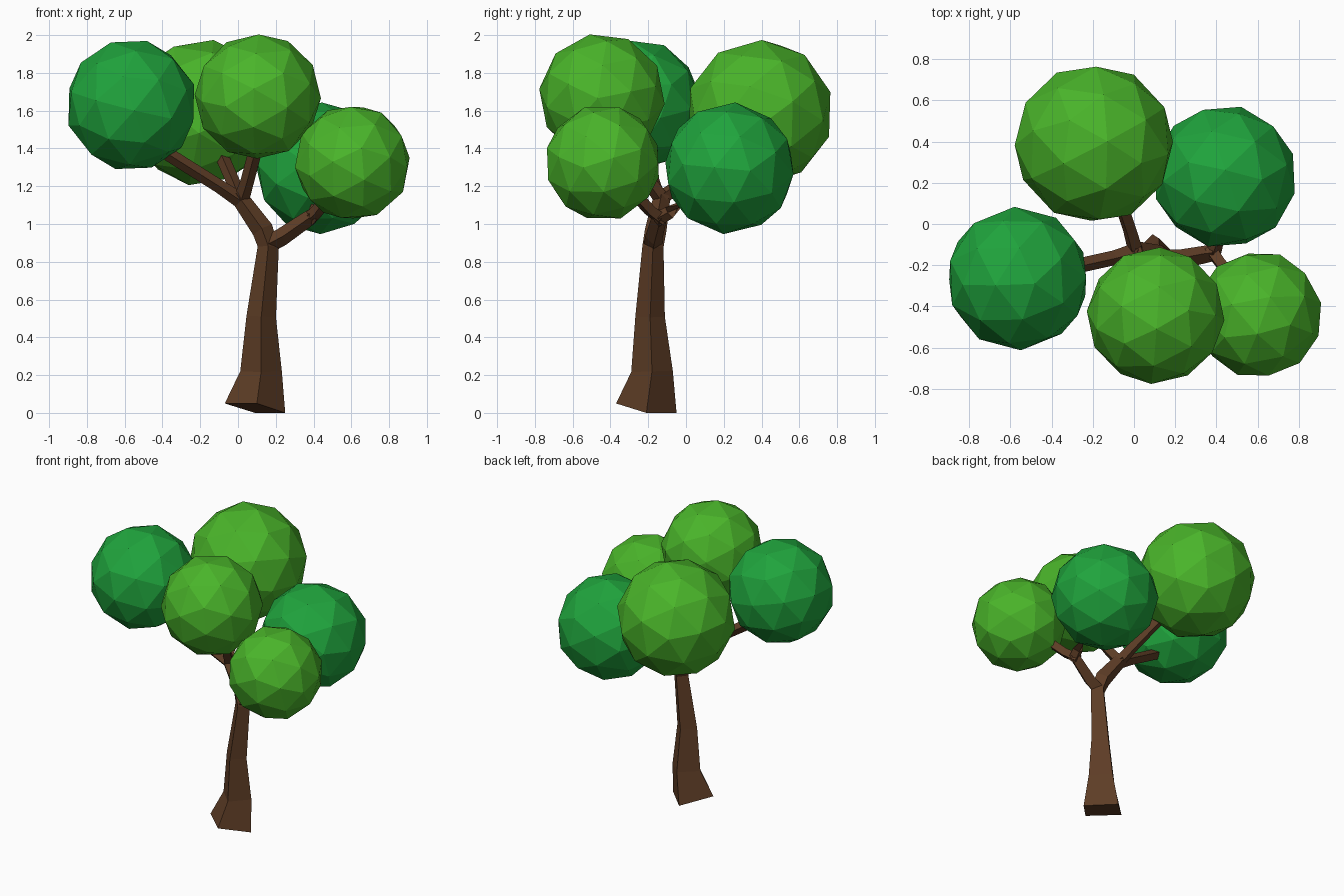
import bpy, bmesh
from math import radians
from mathutils import Vector, Euler

if "Cube" in bpy.data.objects:
    bpy.data.objects.remove(bpy.data.objects["Cube"])


def material(name, rgb):
    m = bpy.data.materials.new(name)
    m.diffuse_color = (*rgb, 1)
    m.use_nodes = True
    m.node_tree.nodes["Principled BSDF"].inputs["Base Color"].default_value = m.diffuse_color
    return m


BARK = material("bark", (0.11, 0.046, 0.019))
LIGHT = material("light_leaves", (0.068, 0.46, 0.023))
DARK = material("dark_leaves", (0.014, 0.37, 0.046))


def finish(bm, name, mat):
    bmesh.ops.recalc_face_normals(bm, faces=bm.faces)
    mesh = bpy.data.meshes.new(name)
    bm.to_mesh(mesh)
    bm.free()
    mesh.materials.append(mat)
    ob = bpy.data.objects.new(name, mesh)
    bpy.context.collection.objects.link(ob)
    return ob


def limb(name, path, first_ring=None):
    """Four-sided tapering tube through (x, y, z, corner radius) points."""
    bm = bmesh.new()
    pts = [Vector(p[:3]) for p in path]
    rings = []
    if first_ring:
        rings.append([bm.verts.new(c) for c in first_ring])
    for i, p in enumerate(pts):
        d = (pts[min(i + 1, len(pts) - 1)] - pts[max(i - 1, 0)]).normalized()
        ref = Vector((0, 1, 0)) if abs(d.y) < 0.8 else Vector((0, 0, 1))
        u = (ref - d * ref.dot(d)).normalized()
        w = u.cross(d)
        r = path[i][3]
        rings.append([bm.verts.new(p + o * r) for o in (-w, -u, w, u)])
    for a, b in zip(rings, rings[1:]):
        for k in range(4):
            j = (k + 1) % 4
            bm.faces.new((a[k], a[j], b[j], b[k]))
    bm.faces.new(rings[0])
    bm.faces.new(rings[-1])
    return finish(bm, name, BARK)


# Trunk with slanted base, running into the left fork
base = [(-0.07, -0.21, 0.05), (0.10, -0.37, 0.05),
        (0.25, -0.21, 0.0), (0.09, -0.05, 0.0)]
limb("trunk", [(0.122, -0.18, 0.22, 0.11), (0.123, -0.19, 0.51, 0.078),
               (0.16, -0.175, 0.88, 0.056), (0.13, -0.16, 0.97, 0.057),
               (0.015, -0.13, 1.13, 0.046), (-0.01, -0.13, 1.165, 0.036)],
     base)

# Branches, each ending inside a leaf ball
limb("right_fork", [(0.15, -0.175, 0.89, 0.05), (0.23, -0.17, 0.93, 0.047),
                    (0.36, -0.145, 1.02, 0.042), (0.40, -0.14, 1.05, 0.036)])
limb("left_branch", [(0.02, -0.13, 1.12, 0.042), (-0.10, -0.165, 1.20, 0.036),
                     (-0.37, -0.225, 1.37, 0.036)])
limb("back_branch", [(0.01, -0.14, 1.13, 0.04), (-0.02, -0.03, 1.21, 0.036),
                     (-0.09, 0.18, 1.37, 0.036)])
limb("front_branch", [(0.015, -0.12, 1.12, 0.042), (0.05, -0.20, 1.23, 0.036),
                      (0.10, -0.31, 1.42, 0.036)])
limb("right_front_branch", [(0.37, -0.12, 1.02, 0.038), (0.42, -0.19, 1.07, 0.035),
                            (0.49, -0.28, 1.17, 0.035)])
limb("right_back_branch", [(0.38, -0.16, 1.02, 0.038), (0.40, -0.09, 1.06, 0.035),
                           (0.42, 0.03, 1.15, 0.035)])


def leaves(name, centre, r, mat, rot):
    bm = bmesh.new()
    bmesh.ops.create_icosphere(bm, subdivisions=2, radius=r)
    ob = finish(bm, name, mat)
    ob.location = centre
    ob.rotation_euler = Euler([radians(a) for a in rot])


# Leaf balls
leaves("back_leaves", (-0.195, 0.39, 1.59), 0.39, LIGHT, (20, 35, 10))
leaves("left_leaves", (-0.565, -0.265, 1.63), 0.35, DARK, (12, 8, 40))
leaves("front_leaves", (0.105, -0.445, 1.675), 0.335, LIGHT, (25, 15, 70))
leaves("right_back_leaves", (0.44, 0.23, 1.295), 0.35, DARK, (15, 28, 25))
leaves("right_front_leaves", (0.605, -0.44, 1.325), 0.31, LIGHT, (30, 10, 55))
